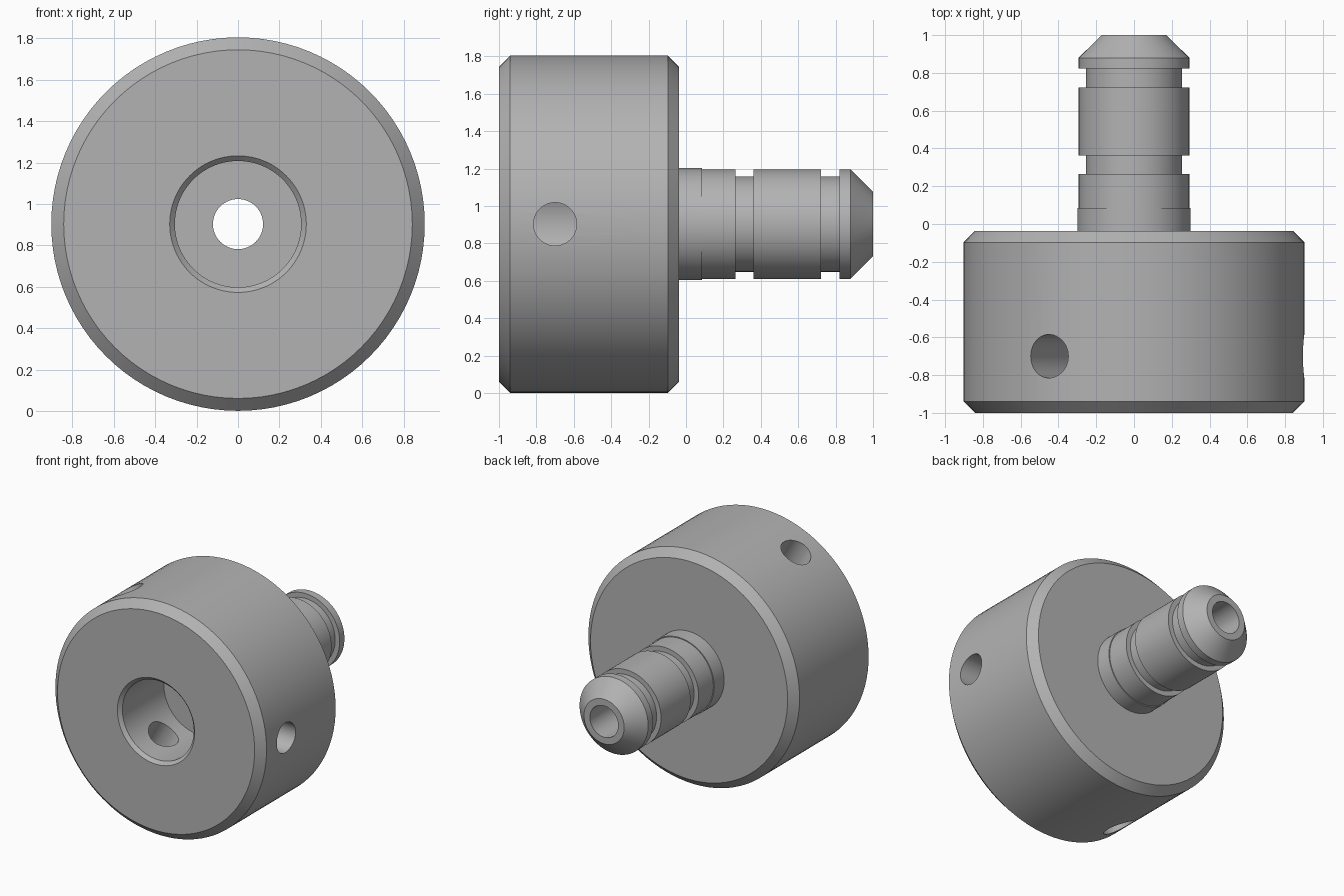
import bpy, bmesh, math
from mathutils import Matrix, Vector

if "Cube" in bpy.data.objects:
    bpy.data.objects.remove(bpy.data.objects["Cube"])

CZ = 0.903      # height of the turning axis
SEG = 96

steel = bpy.data.materials.new("grey_metal")
steel.diffuse_color = (0.45, 0.45, 0.45, 1)
steel.use_nodes = True
steel.node_tree.nodes["Principled BSDF"].inputs["Base Color"].default_value = steel.diffuse_color


def lathe(name, profile):
    """Revolve a closed (radius, y) profile about the y axis."""
    bm = bmesh.new()
    rings = []
    for i in range(SEG):
        a = 2 * math.pi * i / SEG
        rings.append([bm.verts.new((r * math.cos(a), y, CZ + r * math.sin(a)))
                      for r, y in profile])
    n = len(profile)
    for i in range(SEG):
        p, q = rings[i], rings[(i + 1) % SEG]
        for j in range(n):
            k = (j + 1) % n
            bm.faces.new((p[j], p[k], q[k], q[j]))
    bmesh.ops.recalc_face_normals(bm, faces=bm.faces)
    mesh = bpy.data.meshes.new(name)
    bm.to_mesh(mesh)
    bm.free()
    mesh.materials.append(steel)
    obj = bpy.data.objects.new(name, mesh)
    bpy.context.collection.objects.link(obj)
    return obj


# Turned part: bored body, grooved spigot and tapered tip
fitting = lathe("turned_fitting", [
    (0.33, -1.0), (0.842, -1.0), (0.902, -0.94), (0.902, -0.097), (0.842, -0.037),   # body
    (0.30, -0.037), (0.30, 0.085), (0.293, 0.085),                                   # collar
    (0.293, 0.265), (0.255, 0.265), (0.255, 0.362), (0.293, 0.362),                  # first groove
    (0.293, 0.723), (0.255, 0.723), (0.255, 0.822), (0.293, 0.822),                  # second groove
    (0.293, 0.88), (0.172, 1.0), (0.121, 1.0),                                       # tip
    (0.121, -0.47), (0.305, -0.47), (0.305, -0.975),                                 # bore
])

# Three radial holes through the body wall into the bore
for k in range(3):
    a = math.radians(120 * k)
    d = Vector((math.cos(a), 0, math.sin(a)))
    bm = bmesh.new()
    turn = Vector((0, 0, 1)).rotation_difference(d).to_matrix().to_4x4()
    bmesh.ops.create_cone(bm, cap_ends=True, segments=48, radius1=0.115, radius2=0.115, depth=0.9,
                          matrix=Matrix.Translation(Vector((0, -0.7, CZ)) + d * 0.6) @ turn)
    mesh = bpy.data.meshes.new("hole_cutter")
    bm.to_mesh(mesh)
    bm.free()
    mesh.materials.append(steel)
    cutter = bpy.data.objects.new("hole_cutter", mesh)
    bpy.context.collection.objects.link(cutter)
    cutter.hide_render = True
    bpy.context.view_layer.objects.active = fitting
    cut = fitting.modifiers.new("radial_hole", 'BOOLEAN')
    cut.operation = 'DIFFERENCE'
    cut.solver = 'EXACT'
    cut.object = cutter
    bpy.ops.object.modifier_apply(modifier=cut.name)
    bpy.data.objects.remove(cutter)

# Smooth turned surfaces with crisp edges
fitting.select_set(True)
bpy.context.view_layer.objects.active = fitting
bpy.ops.object.shade_smooth_by_angle(angle=math.radians(30))
